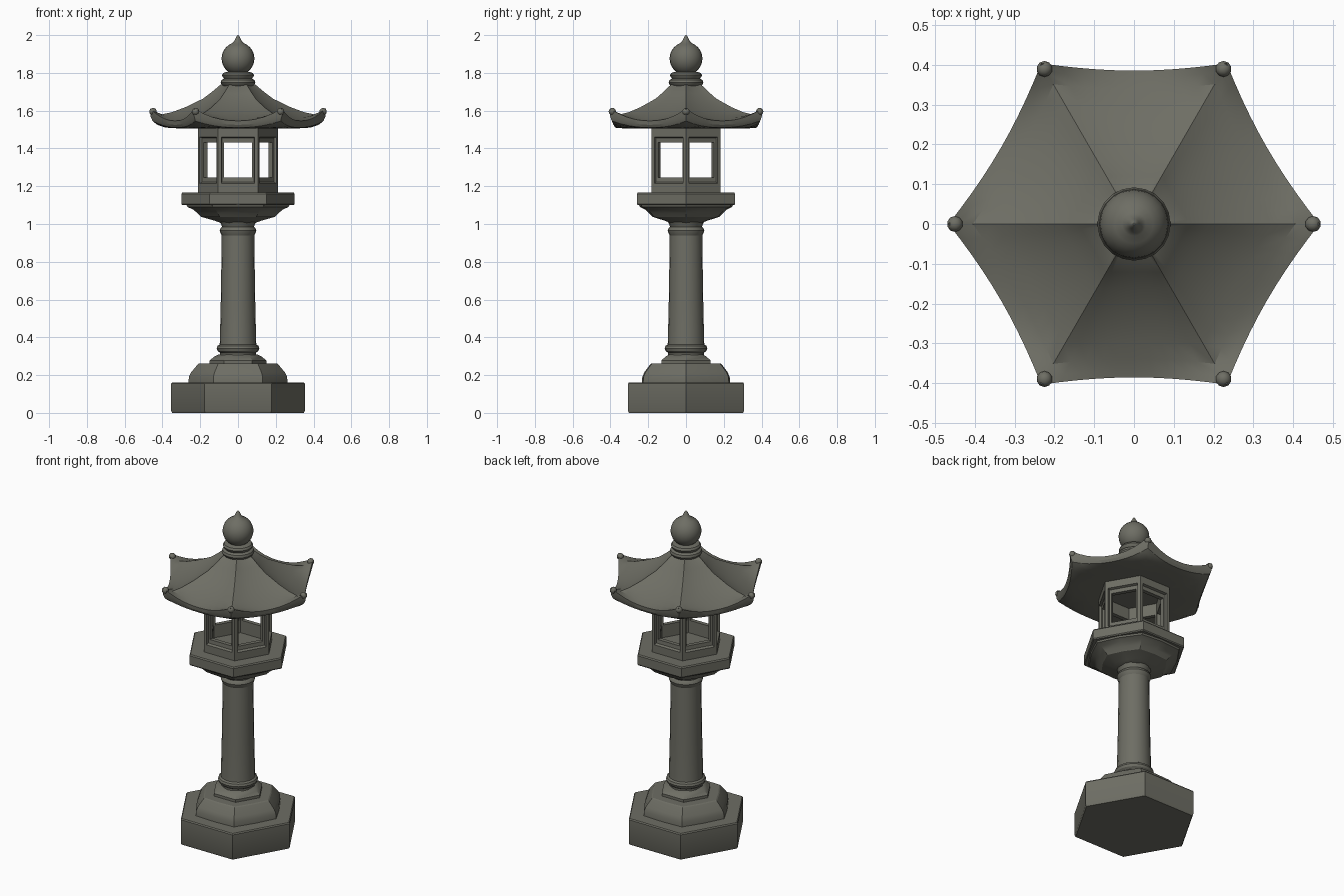
import bpy, bmesh, math
from mathutils import Vector

if "Cube" in bpy.data.objects:
    bpy.data.objects.remove(bpy.data.objects["Cube"])

stone = bpy.data.materials.new("weathered grey stone")
stone.diffuse_color = (0.155, 0.155, 0.128, 1)
stone.use_nodes = True
stone.node_tree.nodes["Principled BSDF"].inputs["Base Color"].default_value = stone.diffuse_color


def finish(bm, name, angle=30):
    bmesh.ops.remove_doubles(bm, verts=bm.verts, dist=1e-5)
    bmesh.ops.recalc_face_normals(bm, faces=bm.faces)
    me = bpy.data.meshes.new(name)
    bm.to_mesh(me)
    bm.free()
    me.materials.append(stone)
    ob = bpy.data.objects.new(name, me)
    bpy.context.collection.objects.link(ob)
    bpy.ops.object.select_all(action='DESELECT')
    ob.select_set(True)
    bpy.context.view_layer.objects.active = ob
    bpy.ops.object.shade_smooth_by_angle(angle=math.radians(angle))
    return ob


def bridge(bm, rings, cap=True):
    loops = [[bm.verts.new(p) for p in ring] for ring in rings]
    for a, b in zip(loops, loops[1:]):
        n = len(a)
        for i in range(n):
            j = (i + 1) % n
            bm.faces.new((a[i], a[j], b[j], b[i]))
    if cap:
        bm.faces.new(loops[0])
        bm.faces.new(loops[-1])


def turned(name, profile, sides, mid=1.0, angle=30):
    """Stack of rings; mid < 1 pulls every second point in (softened hexagon)."""
    bm = bmesh.new()
    rings = []
    for r, z in profile:
        ring = []
        for i in range(sides):
            a = 2 * math.pi * i / sides
            k = r * (mid if i % 2 else 1)
            ring.append((k * math.cos(a), k * math.sin(a), z))
        rings.append(ring)
    bridge(bm, rings)
    return finish(bm, name, angle)


# Base, plinth and foot
turned("base", [(.348, 0), (.354, .01), (.354, .155), (.348, .162)], 6)
turned("plinth", [(.262, .16), (.26, .19), (.248, .215), (.212, .258), (.205, .262)], 12, .89, 20)
turned("foot_step", [(.15, .26), (.15, .278), (.125, .298), (.10, .31)], 6)
# Column with rings at both ends
turned("column", [(.095, .29), (.095, .318), (.108, .328), (.113, .342), (.108, .355), (.097, .362),
                  (.096, .38), (.091, .6), (.086, .94), (.093, .952), (.097, .965), (.092, .978),
                  (.084, .985), (.09, 1.0), (.10, 1.02)], 20)
# Bowl and platform under the lamp chamber
turned("bowl", [(.09, 1.005), (.125, 1.018), (.195, 1.038), (.215, 1.058), (.24, 1.078),
                (.268, 1.09), (.275, 1.105)], 12, .91, 25)
turned("platform", [(.295, 1.1), (.3, 1.106), (.3, 1.16), (.294, 1.167)], 6)

# Lamp chamber: six window panels, each a chain of rectangles from outside to inside
bm = bmesh.new()
APO = math.cos(math.pi / 6)
R_OUT, R_IN = .212, .165
panel = [(R_OUT / 2, 1.165, 1.512, R_OUT * APO),
         (.088, 1.215, 1.46, R_OUT * APO),
         (.085, 1.222, 1.455, R_OUT * APO - .014),
         (.074, 1.245, 1.432, R_OUT * APO - .016),
         (.074, 1.245, 1.432, R_IN * APO),
         (R_IN / 2, 1.165, 1.512, R_IN * APO)]
for k in range(6):
    a = math.radians(30 + 60 * k)
    out, side = Vector((math.cos(a), math.sin(a), 0)), Vector((-math.sin(a), math.cos(a), 0))
    rings = []
    for w, z0, z1, d in panel:
        rings.append([out * d + side * u + Vector((0, 0, z))
                      for u, z in ((-w, z0), (w, z0), (w, z1), (-w, z1))])
    bridge(bm, rings, cap=False)
finish(bm, "lamp_chamber", 10)

# Roof: hexagonal rings (distance, height at face middle, height at ridge)
ROOF_R, N = .466, 10
levels = [(.15, 1.74, 1.742), (.2, 1.73, 1.737), (.3, 1.69, 1.698), (.4, 1.655, 1.663),
          (.6, 1.603, 1.618), (.75, 1.577, 1.592), (.87, 1.56, 1.58), (.95, 1.55, 1.597),
          (1, 1.546, 1.612), (.995, 1.525, 1.57), (.97, 1.51, 1.545), (.92, 1.508, 1.526),
          (.83, 1.506, 1.511), (.6, 1.505, 1.505), (.3, 1.505, 1.505)]
bm = bmesh.new()
rings = []
for t, zm, zr in levels:
    ring = []
    for k in range(6):
        a, b = math.radians(60 * k), math.radians(60 * k + 60)
        ca, cb = Vector((math.cos(a), math.sin(a), 0)), Vector((math.cos(b), math.sin(b), 0))
        for i in range(N):
            s = i / N
            c = abs(2 * s - 1)
            p = ca.lerp(cb, s) * ROOF_R * t * (1 - .045 * (1 - c * c) * t * t)
            p.z = zm + (zr - zm) * c ** 2.3
            ring.append(p)
    rings.append(ring)
bridge(bm, rings)
finish(bm, "roof", 25)

# Upturned knobs on the roof corners
bm = bmesh.new()
for k in range(6):
    a = math.radians(60 * k)
    new = bmesh.ops.create_icosphere(bm, subdivisions=2, radius=.02)["verts"]
    for v in new:
        v.co += Vector((.45 * math.cos(a), .45 * math.sin(a), 1.595))
finish(bm, "roof_corner_knobs", 40)

# Finial: neck rings, ball and pointed tip
turned("finial_neck", [(.07, 1.725), (.085, 1.735), (.092, 1.748), (.088, 1.762), (.074, 1.77),
                       (.08, 1.778), (.085, 1.788), (.078, 1.8), (.05, 1.808)], 20)
ball = [(.087 * math.sin(math.radians(d)), 1.876 - .087 * math.cos(math.radians(d)))
        for d in range(20, 161, 14)]
turned("finial_ball", ball + [(.02, 1.968), (.013, 1.982), (.007, 1.995), (.002, 2.0)], 20, 1, 40)
